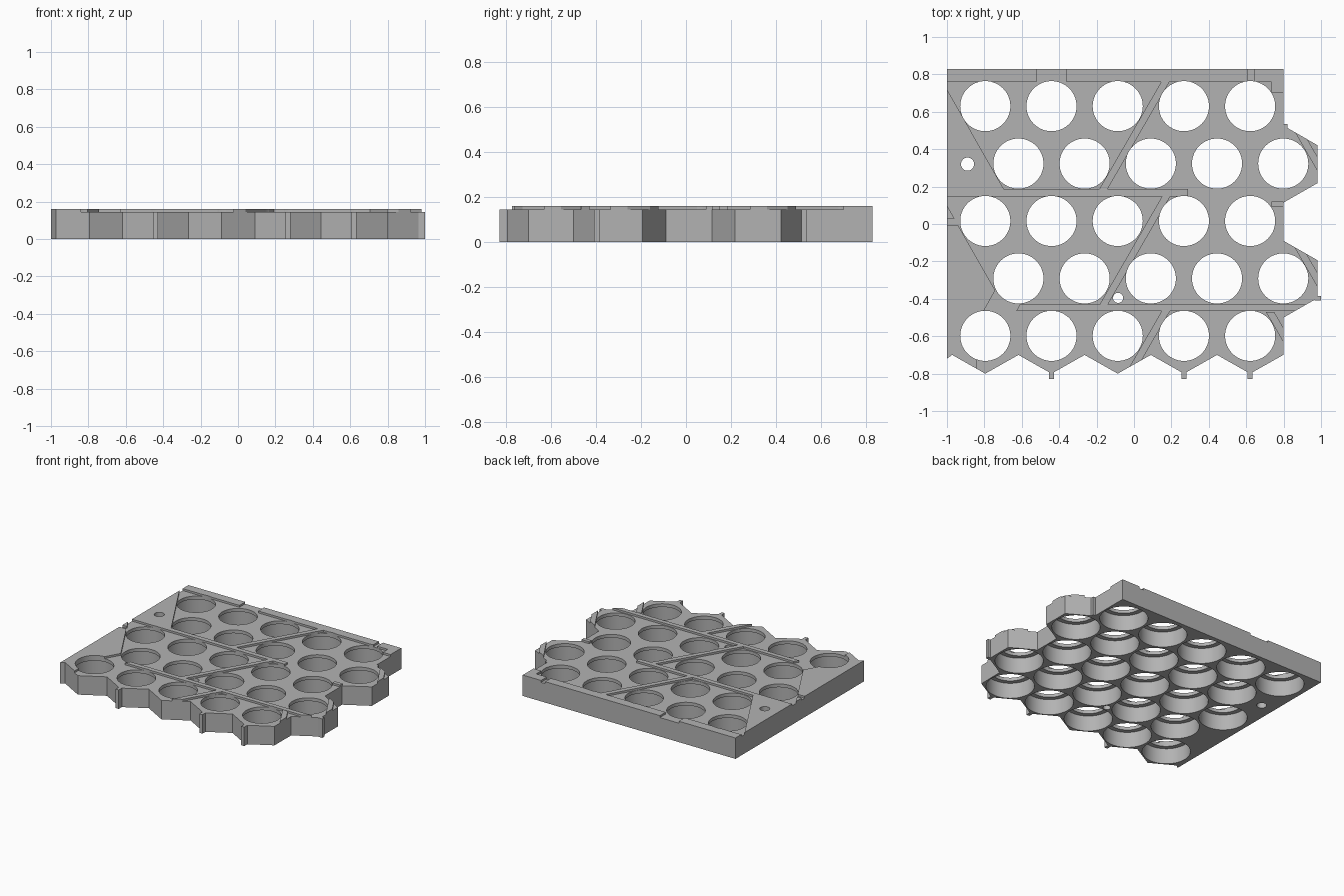
import bpy, bmesh, math

old = bpy.data.objects.get("Cube")
if old:
    bpy.data.objects.remove(old)

PITCH, ROW = 0.354, 0.307          # hexagonal cell spacing
DECK, TOP, CEILING = 0.145, 0.16, 0.12
LIP_R, BORE_R = 0.134, 0.168
SLOPE = 1 / math.sqrt(3)

grey = bpy.data.materials.new("plain_grey")
grey.use_nodes = True
grey.diffuse_color = (0.45, 0.45, 0.45, 1)
grey.node_tree.nodes["Principled BSDF"].inputs["Base Color"].default_value = grey.diffuse_color


def add_object(name, bm):
    bmesh.ops.recalc_face_normals(bm, faces=bm.faces)
    mesh = bpy.data.meshes.new(name)
    bm.to_mesh(mesh)
    bm.free()
    mesh.materials.append(grey)
    obj = bpy.data.objects.new(name, mesh)
    bpy.context.collection.objects.link(obj)
    return obj


def prism(name, points, z0, z1):
    bm = bmesh.new()
    face = bm.faces.new([bm.verts.new((x, y, z0)) for x, y in points])
    up = bmesh.ops.extrude_face_region(bm, geom=[face])["geom"]
    for v in up:
        if isinstance(v, bmesh.types.BMVert):
            v.co.z = z1
    return add_object(name, bm)


def cylinders(name, spots, z0, z1):
    bm = bmesh.new()
    for x, y, r in spots:
        rim = bmesh.ops.create_cone(bm, cap_ends=True, segments=56, radius1=r,
                                    radius2=r, depth=z1 - z0)["verts"]
        bmesh.ops.translate(bm, verts=rim, vec=(x, y, (z0 + z1) / 2))
    obj = add_object(name, bm)
    obj.hide_render = True
    return obj


def cut(obj, cutter, operation="DIFFERENCE"):
    bpy.context.view_layer.objects.active = obj
    mod = obj.modifiers.new("cut", "BOOLEAN")
    mod.operation, mod.solver, mod.object = operation, "EXACT", cutter
    bpy.ops.object.modifier_apply(modifier=mod.name)


def box(x0, x1, y0, y1):
    return [(x0, y0), (x1, y0), (x1, y1), (x0, y1)]


def slanted(x, y, y0, y1, lean):
    # diagonal bar through (x, y) with level ends
    w = 0.022
    a, b = x + lean * SLOPE * (y0 - y), x + lean * SLOPE * (y1 - y)
    return [(a - w, y0), (a + w, y0), (b + w, y1), (b - w, y1)]


# Cell centres: five staggered rows of five
cells = [(-0.795 + PITCH * i + PITCH / 2 * (j % 2), 0.63 - ROW * j)
         for j in range(5) for i in range(5)]
screw_holes = [(-0.89, 0.32, 0.035), (-0.085, -0.395, 0.027)]

# Plate outline: straight back and left, honeycomb front and right
outline = [(-1, 0.83), (-1, -0.72), (-0.972, -0.70)]
for i in range(5):
    x = -0.795 + PITCH * i
    outline += [(x, -0.80), (x + PITCH / 2, -0.70)]
for y in (-0.295, 0.32):
    outline += [(0.80, y - 0.205), (0.98, y - 0.102), (0.98, y + 0.102), (0.80, y + 0.205)]
outline.append((0.80, 0.83))

holes = cylinders("hole_cutter", [(x, y, LIP_R) for x, y in cells] + screw_holes, -0.2, 0.4)
bores = cylinders("bore_cutter", [(x, y, BORE_R) for x, y in cells], -0.2, CEILING)

plate = prism("cell_plate", outline, 0, DECK)
cut(plate, bores)
cut(plate, holes)

clip = prism("ridge_clip", outline, -0.1, 0.3)
clip.hide_render = True
cut(clip, holes)

# Raised borders and dividers on the deck
raised = {
    "back_border_left": box(-1, -0.52, 0.76, 0.83),
    "back_border_middle": box(-0.36, 0.61, 0.76, 0.83),
    "back_border_right": box(0.645, 0.80, 0.76, 0.83),
    "back_corner_pad": box(0.735, 0.80, 0.70, 0.76),
    "right_pad": box(0.735, 0.80, 0.09, 0.12),
    "rear_divider": box(-1, 0.29, 0.148, 0.186),
    "front_divider": [(-0.63, -0.466), (0.98, -0.466), (0.98, -0.43), (-0.61, -0.43)],
    "rear_slant": slanted(0.0925, 0.63, 0.18, 0.765, 1),
    "middle_slant": slanted(0.0925, 0.01, -0.435, 0.15, 1),
    "front_slant": slanted(0.0925, -0.60, -0.82, -0.46, 1),
    "right_rear_rim": slanted(0.8025, 0.63, 0.25, 0.56, -1),
    "right_front_rim": slanted(0.8025, 0.01, -0.38, -0.06, -1),
    "front_corner_rim": slanted(0.8025, -0.60, -0.72, -0.47, -1),
    "left_margin_rear": [(-1, 0.72), (-1, 0.186), (-0.696, 0.186)],
    "left_margin_tip": [(-1, 0.10), (-1, 0.03), (-0.96, 0.03)],
    "left_margin_front": [(-1, -0.005), (-0.942, -0.005), (-0.742, -0.355), (-0.88, -0.60),
                          (-0.84, -0.70), (-0.84, -0.82), (-1, -0.82)],
}
for name, points in raised.items():
    cut(prism(name, points, DECK, TOP), clip, "INTERSECT")

# Small alignment tabs on the honeycomb edges
tabs = [box(x - 0.013, x + 0.013, -0.83, -0.79) for x in (-0.441, 0.267, 0.621)]
tabs += [box(0.965, 1.0, -0.41, -0.385), box(0.79, 0.82, 0.505, 0.535)]
for i, points in enumerate(tabs):
    prism(f"edge_tab_{i + 1}", points, 0, DECK)

for helper in (holes, bores, clip):
    bpy.data.objects.remove(helper)

# Smooth the round walls, keep the edges crisp
bpy.context.view_layer.update()
bpy.ops.object.select_all(action="DESELECT")
plate.select_set(True)
bpy.context.view_layer.objects.active = plate
bpy.ops.object.shade_smooth_by_angle(angle=math.radians(30))
